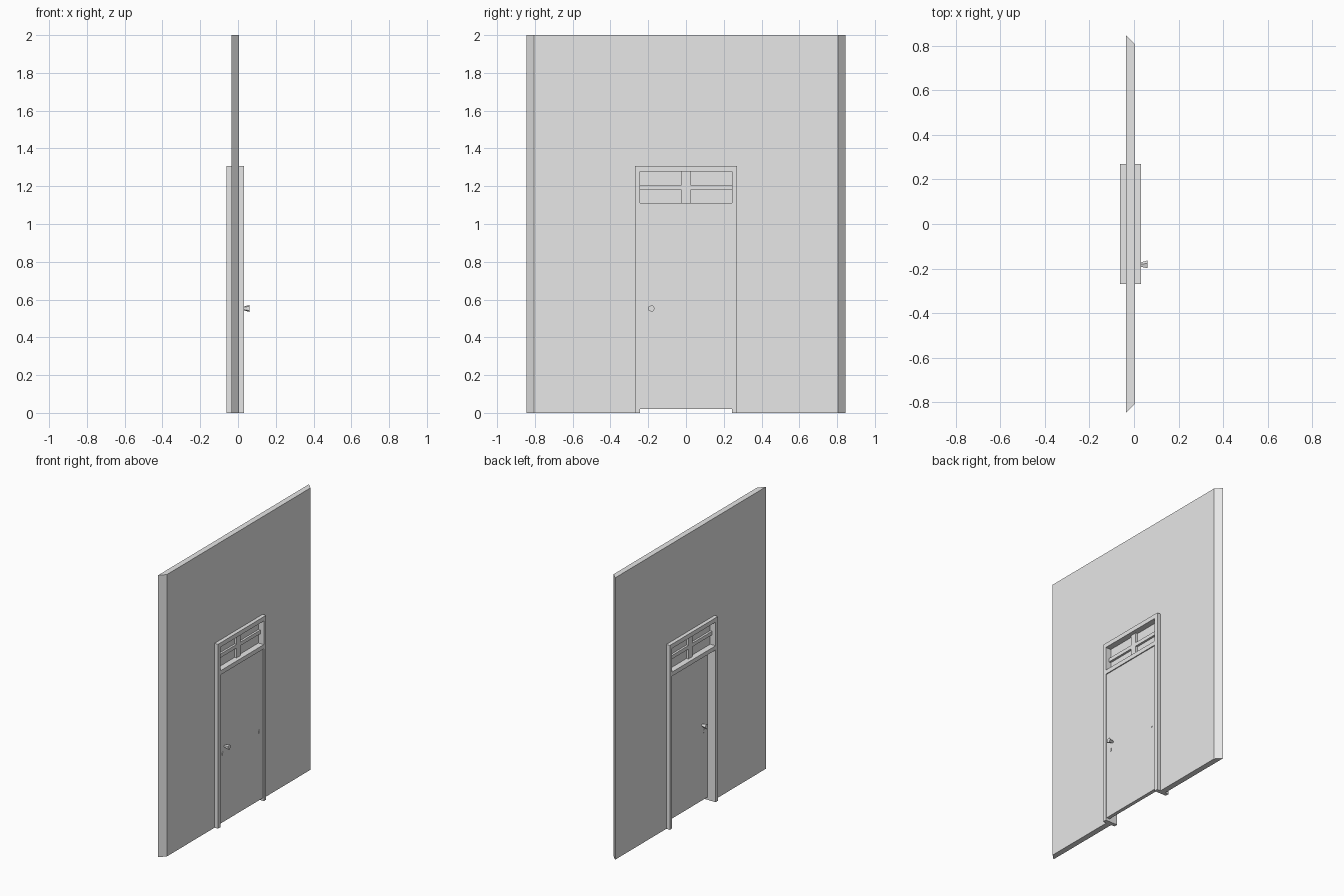
import bpy, bmesh, math

if "Cube" in bpy.data.objects:
    bpy.data.objects.remove(bpy.data.objects["Cube"])

# one flat grey for the whole model
grey = bpy.data.materials.new("plain_grey")
grey.diffuse_color = (0.8, 0.8, 0.8, 1)
grey.use_nodes = True
grey.node_tree.nodes["Principled BSDF"].inputs["Base Color"].default_value = grey.diffuse_color


def finish(name, bm):
    bmesh.ops.recalc_face_normals(bm, faces=bm.faces[:])
    mesh = bpy.data.meshes.new(name)
    bm.to_mesh(mesh)
    bm.free()
    mesh.materials.append(grey)
    ob = bpy.data.objects.new(name, mesh)
    bpy.context.collection.objects.link(ob)
    return ob


def slab(name, outline, x0, x1, inset=0.0):
    """Extrude a (y, z) outline along x; inset mitres the outer ends at x1."""
    bm = bmesh.new()
    back = [bm.verts.new((x0, y, z)) for y, z in outline]
    front = [bm.verts.new((x1, y - math.copysign(inset, y) if abs(y) > 0.8 else y, z))
             for y, z in outline]
    bm.faces.new(back)
    bm.faces.new(front)
    n = len(outline)
    for i in range(n):
        j = (i + 1) % n
        bm.faces.new((back[i], back[j], front[j], front[i]))
    return finish(name, bm)


def box(name, x0, x1, y0, y1, z0, z1):
    return slab(name, [(y0, z0), (y1, z0), (y1, z1), (y0, z1)], x0, x1)


def arch(outer, inner, top, inner_top):
    return [(-outer, 0), (-inner, 0), (-inner, inner_top), (inner, inner_top),
            (inner, 0), (outer, 0), (outer, top), (-outer, top)]


# wall with door opening and mitred ends
slab("wall", arch(0.845, 0.26, 2.0, 1.295), -0.035, 0.005, inset=0.04)

# door frame and the bar above the door
slab("door_frame", arch(0.27, 0.243, 1.308, 1.277), -0.062, 0.032)
box("transom_bar", -0.062, 0.032, -0.243, 0.243, 1.08, 1.11)

# window above the door
box("transom_pane", -0.02, -0.01, -0.243, 0.243, 1.11, 1.277)
box("window_upright", -0.035, 0.005, -0.023, 0.023, 1.11, 1.277)
box("window_crossbar", -0.035, 0.005, -0.243, 0.243, 1.18, 1.206)

# door leaf
box("door", 0.0, 0.025, -0.243, 0.243, 0.02, 1.08)


# five-sided flared knobs and thin lock plates on both faces
def knob(name, x0, x1):
    bm = bmesh.new()
    rings = []
    for x, r in ((x0, 0.009), (x1, 0.019)):
        rings.append([bm.verts.new((x, -0.183 + r * math.cos(a), 0.553 + r * math.sin(a)))
                      for a in (math.tau * k / 5 for k in range(5))])
    for ring in rings:
        bm.faces.new(ring)
    for i in range(5):
        j = (i + 1) % 5
        bm.faces.new((rings[0][i], rings[0][j], rings[1][j], rings[1][i]))
    finish(name, bm)


for label, base, d in (("front", 0.025, 1), ("back", 0.0, -1)):
    knob(label + "_knob", base, base + d * 0.035)
    for side, y in (("lock", -0.205), ("hinge", 0.205)):
        plate = [(y + 0.012 * math.cos(math.tau * k / 6 + math.pi / 6),
                  0.505 + 0.017 * math.sin(math.tau * k / 6 + math.pi / 6)) for k in range(6)]
        slab(f"{label}_{side}_plate", plate, base, base + d * 0.003)
